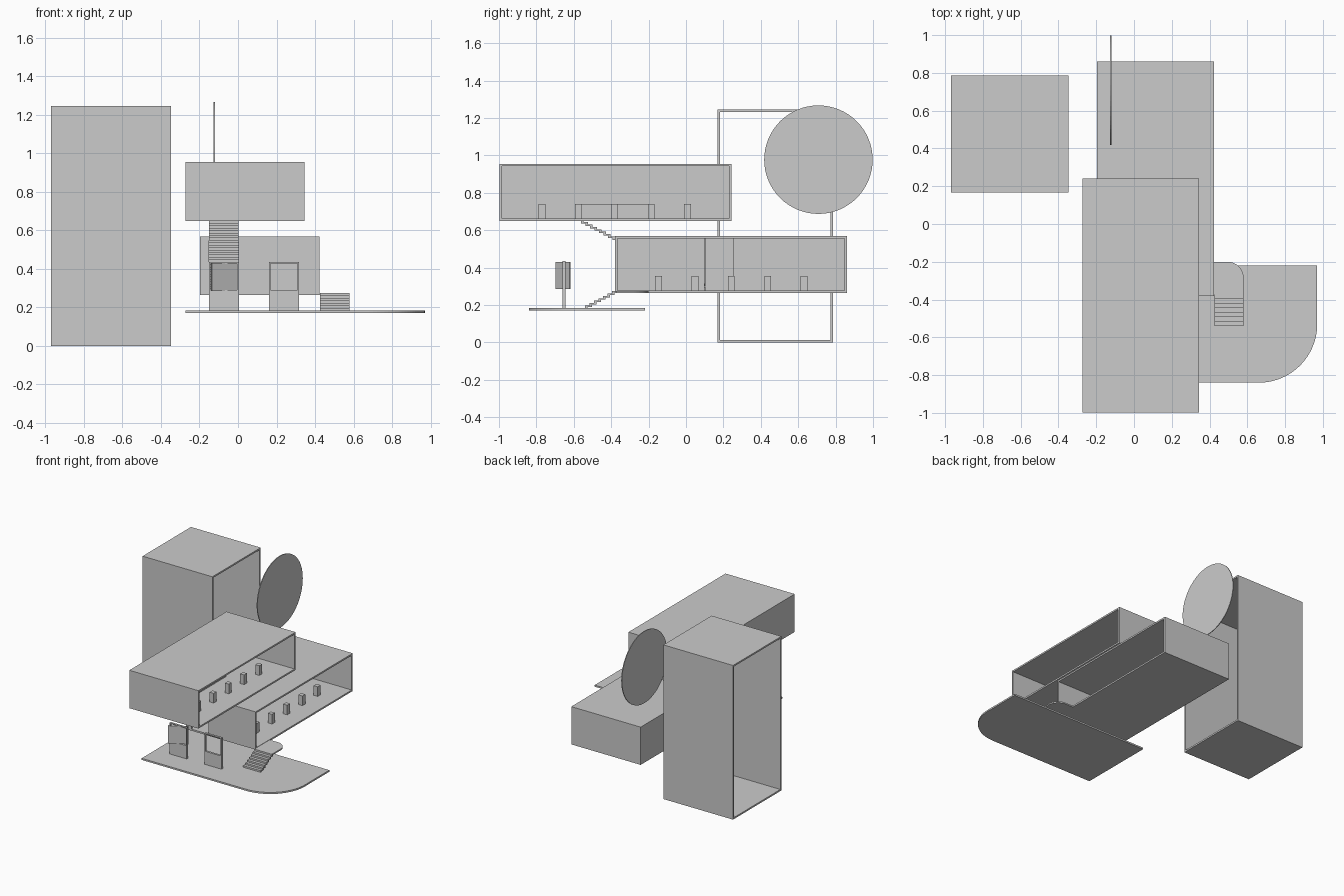
import bpy, bmesh, math
from mathutils import Matrix, Vector

if "Cube" in bpy.data.objects:
    bpy.data.objects.remove(bpy.data.objects["Cube"])

T = 0.013  # wall thickness


def finish(name, bm):
    bmesh.ops.recalc_face_normals(bm, faces=bm.faces[:])
    me = bpy.data.meshes.new(name)
    bm.to_mesh(me)
    bm.free()
    ob = bpy.data.objects.new(name, me)
    bpy.context.collection.objects.link(ob)
    return ob


def add_box(bm, x, y, z):
    c = Vector(((x[0] + x[1]) / 2, (y[0] + y[1]) / 2, (z[0] + z[1]) / 2))
    m = Matrix.Translation(c) @ Matrix.Diagonal((x[1] - x[0], y[1] - y[0], z[1] - z[0], 1))
    bmesh.ops.create_cube(bm, size=1, matrix=m)


def box(name, *parts):
    bm = bmesh.new()
    for p in parts:
        add_box(bm, *p)
    return finish(name, bm)


def cut(ob, x, y, z):
    c = box(ob.name + "_cutter", (x, y, z))
    c.hide_render = True
    c.hide_viewport = True
    c.display_type = 'WIRE'
    m = ob.modifiers.new("cut", 'BOOLEAN')
    m.operation = 'DIFFERENCE'
    m.solver = 'EXACT'
    m.object = c


def extrude(name, pts, vec):
    bm = bmesh.new()
    f = bm.faces.new([bm.verts.new(p) for p in pts])
    r = bmesh.ops.extrude_face_region(bm, geom=[f])
    bmesh.ops.translate(bm, vec=vec, verts=[v for v in r["geom"] if isinstance(v, bmesh.types.BMVert)])
    return finish(name, bm)


def stairs(name, x, start, end, n):
    # folded-plate flight rising from start (y, z) to end (y, z)
    r, h = (end[0] - start[0]) / n, (end[1] - start[1]) / n
    top = [(0, 0)]
    for i in range(n):
        top += [(i * r, (i + 1) * h), ((i + 1) * r, (i + 1) * h)]
    low = [(a + 0.6 * r, b - 0.6 * h) for a, b in top[:-1]]
    pts = top + low[::-1]
    extrude(name, [(x[0], start[0] + a, start[1] + b) for a, b in pts], (x[1] - x[0], 0, 0))


def arc(cx, cy, r, a0, a1, n=16):
    return [(cx + r * math.cos(math.radians(a0 + (a1 - a0) * i / n)),
             cy + r * math.sin(math.radians(a0 + (a1 - a0) * i / n))) for i in range(n + 1)]


# tower: square tube open on both x sides
tower = box("tower", ((-0.97, -0.347), (0.168, 0.785), (0, 1.245)))
cut(tower, (-1.1, -0.2), (0.168 + T, 0.785 - T), (T, 1.245 - T))

# two long rooms, open on the right side
SX = (-0.15, 0.003)  # stairwell width
lower = box("lower_room", ((-0.197, 0.423), (-0.38, 0.86), (0.264, 0.569)))
cut(lower, (-0.197 + T, 0.6), (-0.38 + T, 0.86 - T), (0.264 + T, 0.569 - T))
cut(lower, SX, (-0.5, -0.05), (0.264 + T, 0.7))
upper = box("upper_room", ((-0.273, 0.345), (-0.997, 0.242), (0.649, 0.955)))
cut(upper, (-0.273 + T, 0.6), (-0.997 + T, 0.242 - T), (0.649 + T, 0.955 - T))
cut(upper, SX, (-0.572, -0.17), (0.6, 0.70))

# stairwell partition, sliding doors and railing
Z = (0.264 + T, 0.569 - T)
box("stair_partition", ((0.003, 0.011), (-0.367, -0.053), Z))
box("sliding_doors", ((0.005, 0.013), (-0.053, 0.10), Z), ((0.003, 0.011), (0.104, 0.256), Z))
box("stair_railing", ((0.003, 0.010), (-0.59, -0.17), (0.662, 0.737)),
    ((-0.157, -0.15), (-0.59, -0.17), (0.662, 0.737)),
    ((-0.15, 0.003), (-0.177, -0.17), (0.662, 0.737)))

# flights of stairs
stairs("upper_stairs", SX, (0.15, 0.277), (-0.572, 0.655), 30)
stairs("entrance_stairs", (0.425, 0.58), (-0.54, 0.184), (-0.372, 0.275), 7)

# entrance landing with one rounded corner
land = [(0.423, -0.375), (0.58, -0.375)] + arc(0.495, -0.285, 0.085, 0, 90) + [(0.423, -0.20)]
extrude("entrance_landing", [(x, y, 0.264) for x, y in land], (0, 0, 0.011))

# terrace plate with large rounded corner
plate = [(-0.273, -0.22), (-0.273, -0.84)] + arc(0.66, -0.53, 0.31, -90, 0, 24) + [(0.97, -0.22)]
extrude("terrace", [(x, y, 0.171) for x, y in plate], (0, 0, 0.013))

# small figure blocks standing in both rooms
for room, x, y0, z in (("upper", 0.18, -0.77, 0.662), ("lower", 0.265, -0.147, 0.277)):
    for i in range(5):
        y = y0 + 0.1945 * i
        box(f"{room}_block_{i + 1}", ((x - 0.018, x + 0.018), (y - 0.018, y + 0.018), (z, z + 0.078)))

# two stands on the terrace: solid base with an open frame above
for side, x0 in (("left", -0.15), ("right", 0.162)):
    x1, y, b = x0 + 0.154, (-0.66, -0.643), 0.008
    box(side + "_stand", ((x0, x1), y, (0.184, 0.29)),
        ((x0, x0 + b), y, (0.29, 0.435)), ((x1 - b, x1), y, (0.29, 0.435)),
        ((x0 + b, x1 - b), y, (0.427, 0.435)))

# pivoted panel in the left stand
panel = box("pivot_panel", ((-0.075, 0.075), (-0.004, 0.004), (0.285, 0.43)))
panel.location = (-0.073, -0.658, 0)
panel.rotation_euler.z = math.radians(30)

# large upright disc
bm = bmesh.new()
bmesh.ops.create_cone(bm, cap_ends=True, segments=64, radius1=0.29, radius2=0.29, depth=0.006,
                      matrix=Matrix.Translation((-0.123, 0.708, 0.977)) @ Matrix.Rotation(math.pi / 2, 4, 'Y'))
finish("disc", bm)
